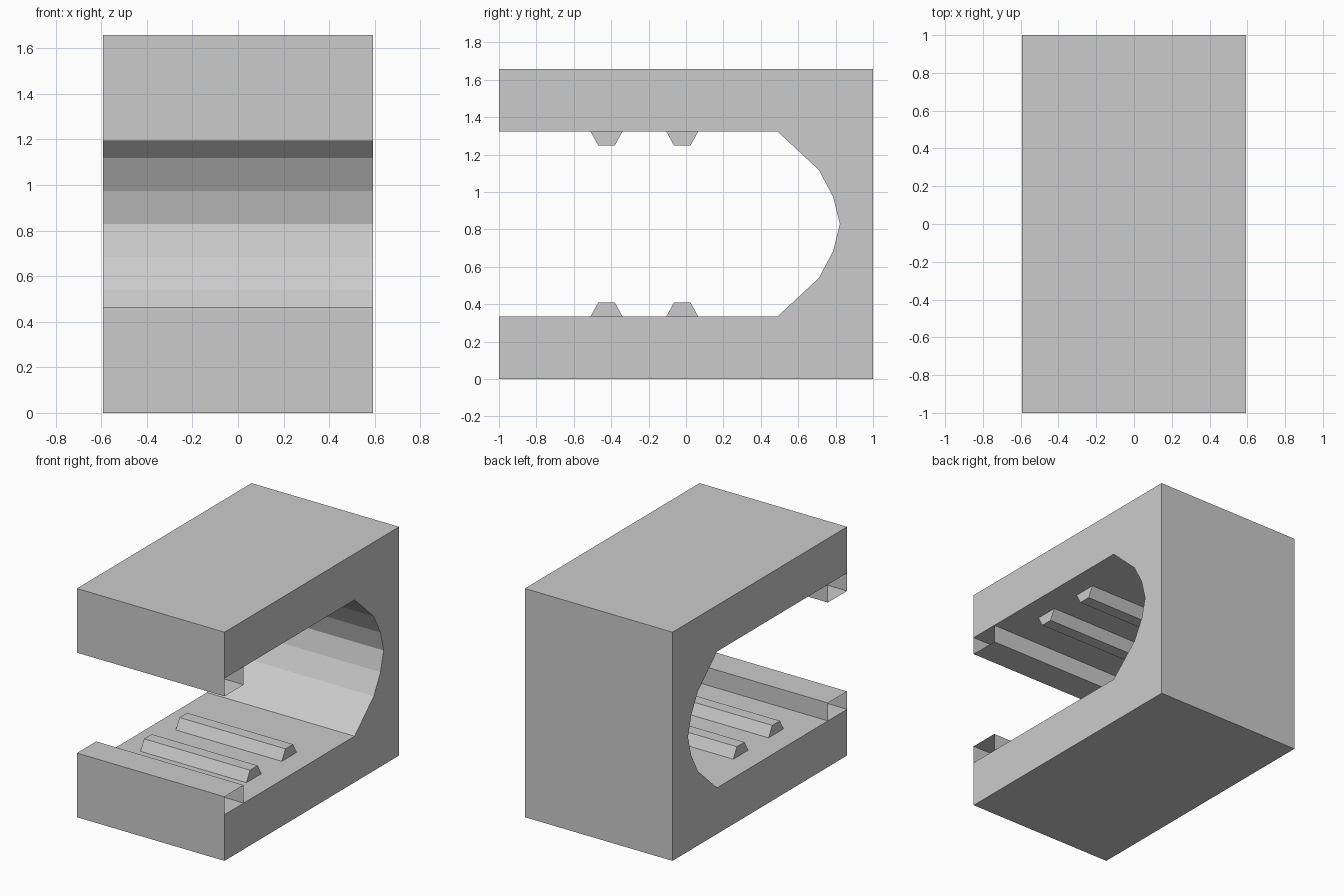
import bpy, bmesh

if "Cube" in bpy.data.objects:
    bpy.data.objects.remove(bpy.data.objects["Cube"])

HALF_W = 0.592      # half width of the body in x
MID = 0.829         # z of the mirror plane
RIB_HALF = 0.425


def flip(points):
    """Mirror (y, z) points about the mid height, keeping the loop direction."""
    return [(y, 2 * MID - z) for y, z in reversed(points)]


def sweep(bm, points, half, closed):
    """Sweep a (y, z) path along x; closed paths get end caps."""
    left = [bm.verts.new((-half, y, z)) for y, z in points]
    right = [bm.verts.new((half, y, z)) for y, z in points]
    n = len(points)
    for i in range(n if closed else n - 1):
        j = (i + 1) % n
        bm.faces.new((left[i], right[i], right[j], left[j]))
    if closed:
        bm.faces.new(left)
        bm.faces.new(right[::-1])


def finish(name, bm):
    me = bpy.data.meshes.new(name)
    bm.to_mesh(me)
    bm.free()
    ob = bpy.data.objects.new(name, me)
    bpy.context.collection.objects.link(ob)
    return ob


# C-shaped body with a faceted round back; lips at the mouth are open-ended
lower = [(-1, 0.335), (-1, 0), (1, 0)]
cavity = [(0.787, 0.685), (0.71, 0.54), (0.49, 0.335)]
outline = lower + flip(lower) + flip(cavity) + [(0.823, MID)] + cavity
lip = [(-0.78, 0.335), (-0.78, 0.465), (-1, 0.465), (-1, 0.335)]

bm = bmesh.new()
sweep(bm, outline, HALF_W, True)
bmesh.ops.recalc_face_normals(bm, faces=bm.faces)
sweep(bm, lip, HALF_W, False)
sweep(bm, flip(lip), HALF_W, False)
bmesh.ops.remove_doubles(bm, verts=bm.verts, dist=1e-5)
finish("clip_body", bm)

# Grip ribs on the floor and ceiling of the cavity
for i, y in enumerate((-0.425, -0.02)):
    rib = [(y - 0.085, 0.335), (y + 0.085, 0.335), (y + 0.044, 0.41), (y - 0.044, 0.41)]
    for side, pts in (("lower", rib), ("upper", flip(rib))):
        bm = bmesh.new()
        sweep(bm, pts, RIB_HALF, True)
        bmesh.ops.recalc_face_normals(bm, faces=bm.faces)
        finish(f"{side}_grip_rib_{i + 1}", bm)
